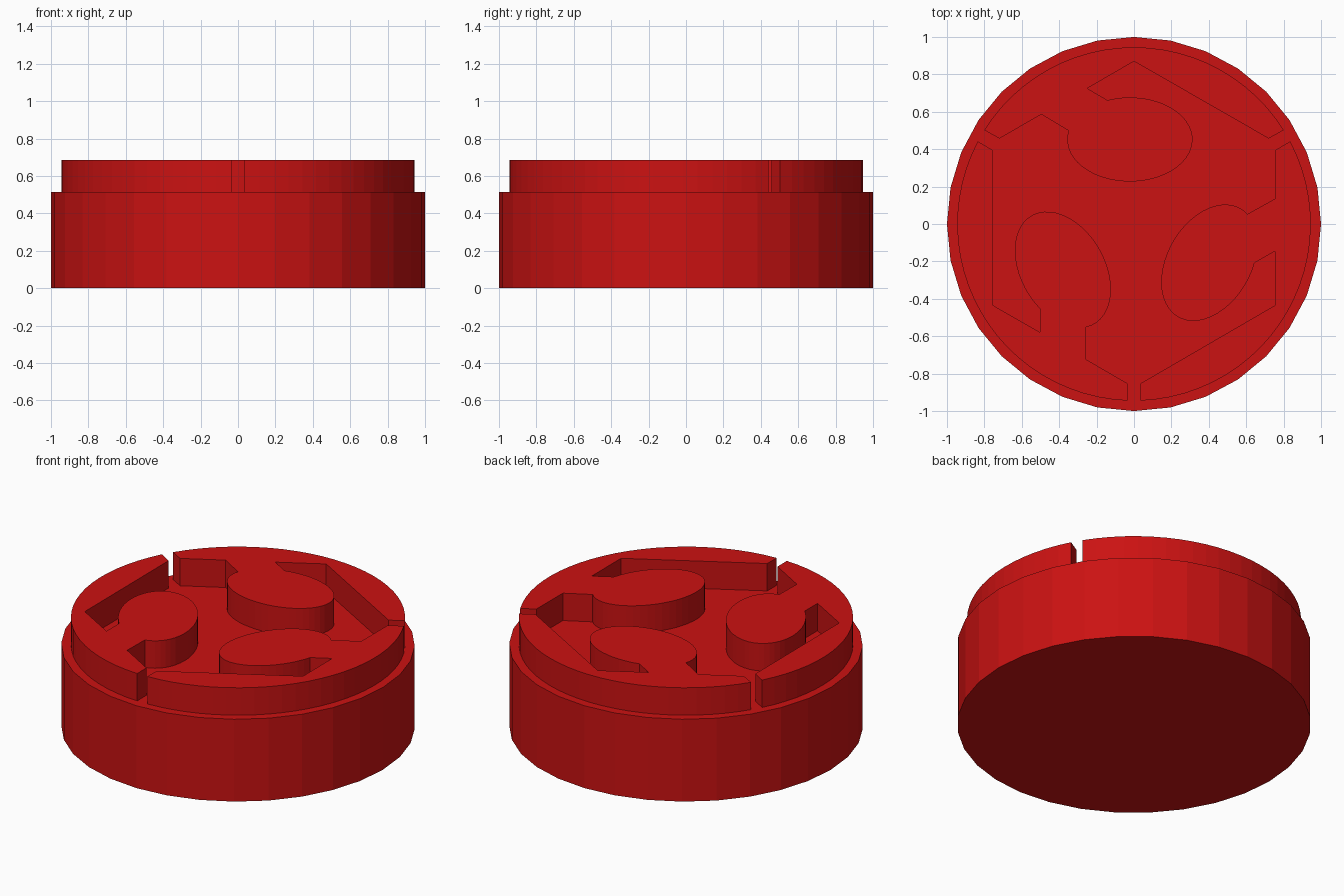
import bpy, bmesh, math
from mathutils import Matrix

if "Cube" in bpy.data.objects:
    bpy.data.objects.remove(bpy.data.objects["Cube"])

BASE_H, TOP_H = 0.514, 0.685

red = bpy.data.materials.new("red")
red.diffuse_color = (0.6, 0.006, 0.006, 1)
red.use_nodes = True
red.node_tree.nodes["Principled BSDF"].inputs["Base Color"].default_value = red.diffuse_color


def prism(name, outline, z0, z1):
    """Extrude a closed flat outline from z0 up to z1."""
    bm = bmesh.new()
    face = bm.faces.new([bm.verts.new((x, y, z0)) for x, y in outline])
    top = bmesh.ops.extrude_face_region(bm, geom=[face], use_keep_orig=True)
    for v in top["geom"]:
        if isinstance(v, bmesh.types.BMVert):
            v.co.z = z1
    bmesh.ops.recalc_face_normals(bm, faces=bm.faces)
    me = bpy.data.meshes.new(name)
    bm.to_mesh(me)
    bm.free()
    me.materials.append(red)
    ob = bpy.data.objects.new(name, me)
    bpy.context.collection.objects.link(ob)
    return ob


def arc(cx, cy, rx, ry, a0, a1, n):
    """Points on an ellipse from angle a0 to a1 in degrees."""
    angles = [math.radians(a0 + (a1 - a0) * i / n) for i in range(n + 1)]
    return [(cx + rx * math.cos(a), cy + ry * math.sin(a)) for a in angles]


# Round base
prism("base_disc", arc(0, 0, 1, 1, 0, 360, 32)[:-1], 0, BASE_H)

# Raised pad: rim segment joined by a neck to an oval island
outline = arc(0, 0, 0.945, 0.945, 147.9, 32.1, 24)
outline += [(0.72, 0.457), (0, 0.87), (-0.25, 0.725)]
outline += arc(-0.022, 0.452, 0.335, 0.225, 111, -192, 40)
outline += [(-0.495, 0.586), (-0.72, 0.457)]

# Three pads around the centre
for i in range(3):
    pad = prism(f"raised_pad_{i + 1}", outline, BASE_H, TOP_H)
    pad.data.transform(Matrix.Rotation(math.radians(120 * i), 4, "Z"))
